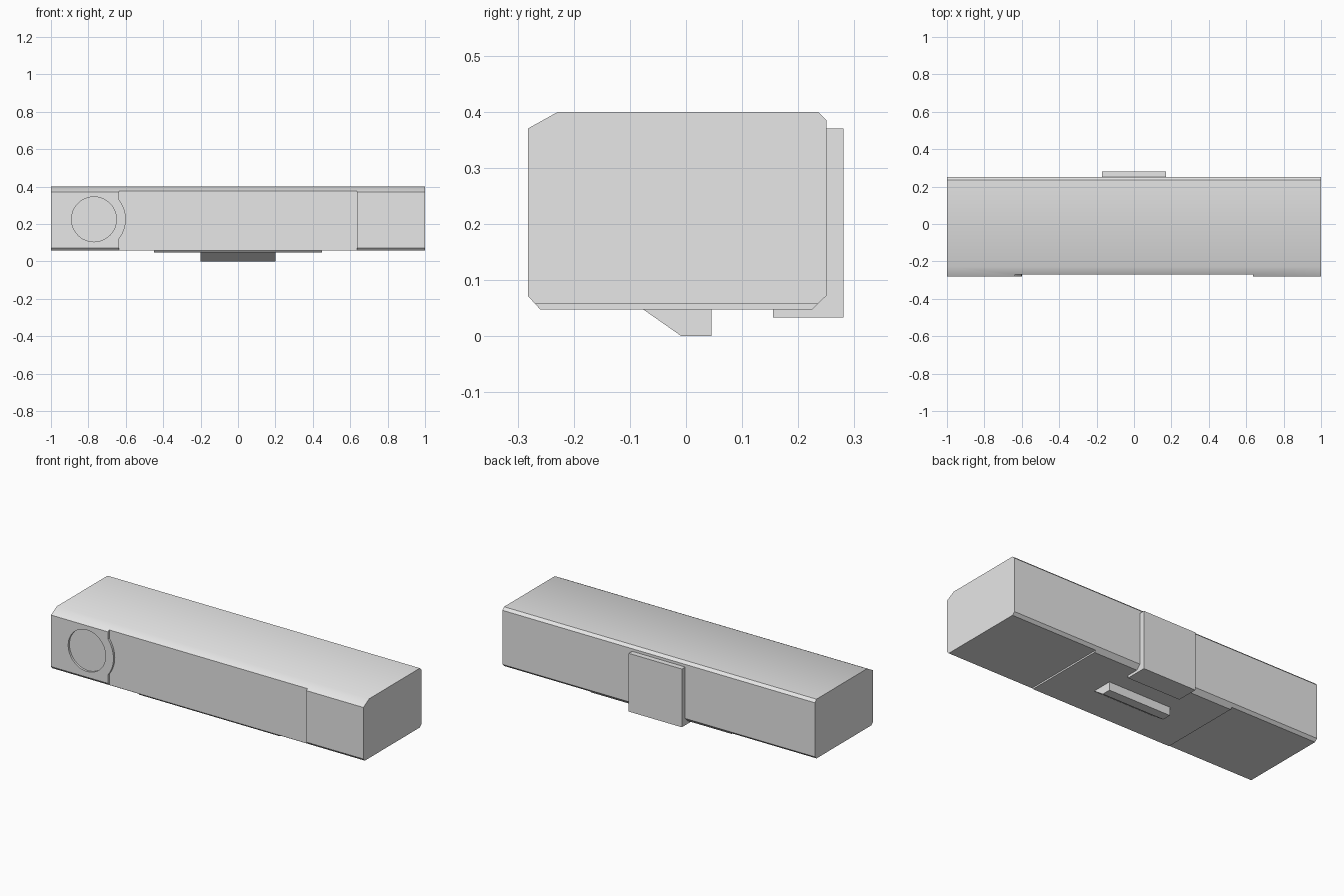
import bpy, bmesh, math

cube = bpy.data.objects.get("Cube")
if cube:
    bpy.data.objects.remove(cube, do_unlink=True)

grey = bpy.data.materials.new("light grey")
grey.use_nodes = True
colour = (0.8, 0.8, 0.8, 1)
grey.diffuse_color = colour
grey.node_tree.nodes["Principled BSDF"].inputs["Base Color"].default_value = colour


def prism(name, outline, start, end, axis="x"):
    """Extrude an outline: (y, z) along x, or (x, z) along y."""
    place = (lambda p, d: (d, p[0], p[1])) if axis == "x" else (lambda p, d: (p[0], d, p[1]))
    bm = bmesh.new()
    face = bm.faces.new([bm.verts.new(place(p, start)) for p in outline])
    ext = bmesh.ops.extrude_face_region(bm, geom=[face])
    verts = [g for g in ext["geom"] if isinstance(g, bmesh.types.BMVert)]
    shift = end - start
    bmesh.ops.translate(bm, verts=verts, vec=(shift, 0, 0) if axis == "x" else (0, shift, 0))
    bmesh.ops.recalc_face_normals(bm, faces=bm.faces)
    mesh = bpy.data.meshes.new(name)
    bm.to_mesh(mesh)
    bm.free()
    mesh.materials.append(grey)
    obj = bpy.data.objects.new(name, mesh)
    bpy.context.collection.objects.link(obj)
    return obj


def rect(a0, b0, a1, b1):
    return [(a0, b0), (a1, b0), (a1, b1), (a0, b1)]


def arc(cx, cz, r, a0, a1, n):
    return [(cx + r * math.cos(a0 + (a1 - a0) * i / n),
             cz + r * math.sin(a0 + (a1 - a0) * i / n)) for i in range(n + 1)]


def select_only(obj):
    bpy.ops.object.select_all(action="DESELECT")
    obj.select_set(True)
    bpy.context.view_layer.objects.active = obj


def cut(obj, cutter):
    cutter.hide_render = True
    mod = obj.modifiers.new("cut", "BOOLEAN")
    mod.operation = "DIFFERENCE"
    mod.solver = "EXACT"
    mod.object = cutter
    select_only(obj)
    bpy.ops.object.modifier_apply(modifier=mod.name)
    bpy.data.objects.remove(cutter, do_unlink=True)


# Long chamfered housing
body = prism("housing", [
    (-0.282, 0.072), (-0.282, 0.37), (-0.228, 0.4), (0.235, 0.4),
    (0.25, 0.385), (0.25, 0.072), (0.225, 0.048), (-0.26, 0.048)], -1, 1)

# Shallower underside at both ends
for side in (-1, 1):
    cut(body, prism("underside_cutter", rect(-0.4, 0, 0.4, 0.057), side * 0.45, side * 1.1))

# Recessed front panel, curving around the lens on one side
lens_x, lens_z, rim, panel = -0.77, 0.225, 0.17, 0.635
angle = math.acos((lens_x + panel) / -rim) if lens_x + panel > 0 else 0
angle = math.acos(abs(lens_x + panel) / rim)
outline = ([(panel, 0.5), (panel, 0), (-panel, 0)]
           + arc(lens_x, lens_z, rim, -angle, angle, 20) + [(-panel, 0.5)])
cut(body, prism("panel_cutter", outline, -0.4, -0.27, "y"))

# Round lens recess
circle = arc(lens_x, lens_z, 0.12, 0, math.tau, 48)[:-1]
cut(body, prism("lens_cutter", circle, -0.4, -0.27, "y"))

select_only(body)
bpy.ops.object.shade_smooth_by_angle(angle=math.radians(32))

# Wedge-shaped foot below the housing
prism("mount_wedge", [(-0.078, 0.049), (-0.008, 0), (0.045, 0), (0.045, 0.049)], -0.2, 0.2)

# L-shaped clip on the back, wrapping under the lower edge
prism("back_clip", [
    (0.155, 0.033), (0.281, 0.033), (0.281, 0.37), (0.249, 0.37),
    (0.249, 0.071), (0.225, 0.049), (0.155, 0.049)], -0.17, 0.17)
